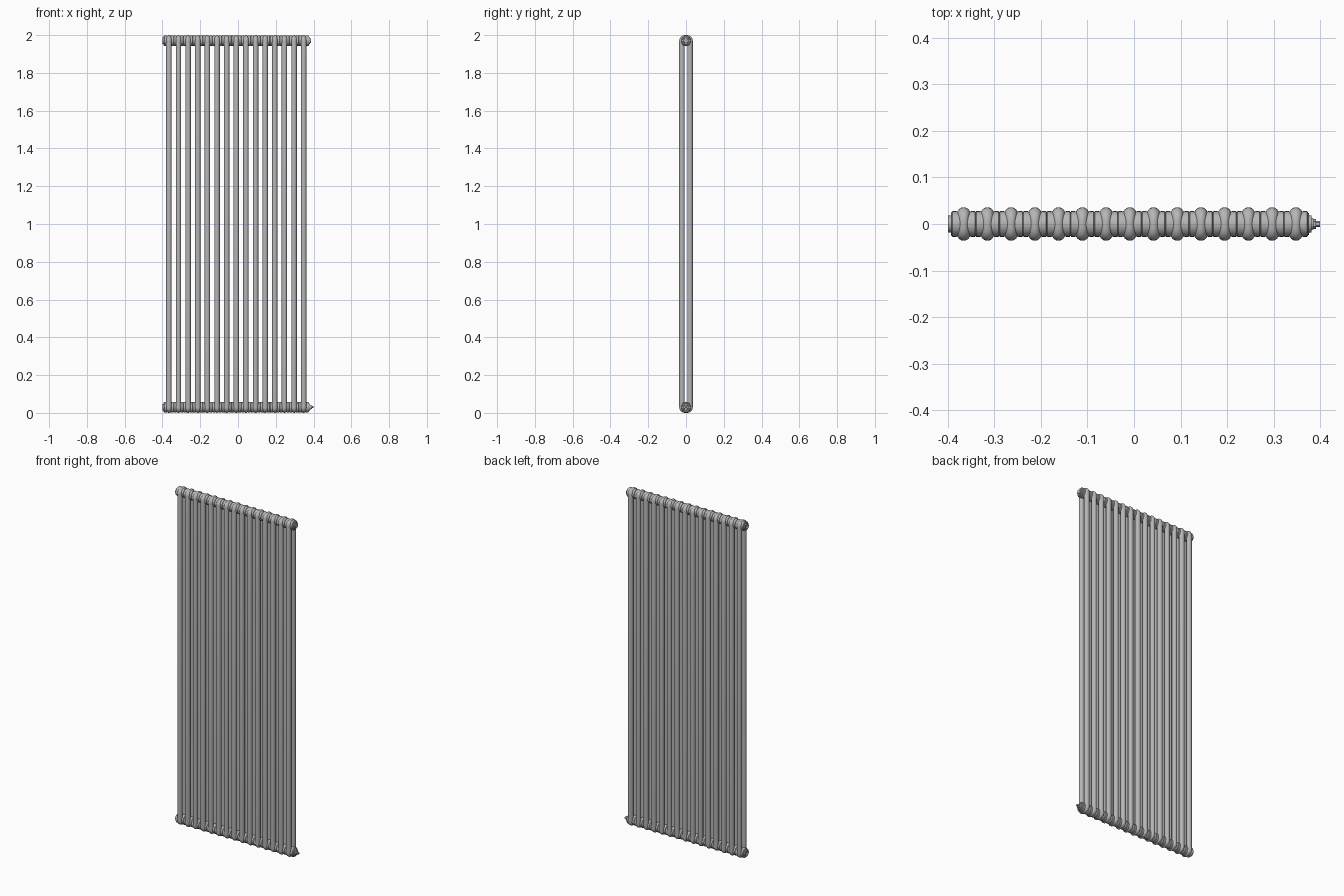
import bpy, bmesh, math
from mathutils import Vector

cube = bpy.data.objects.get("Cube")
if cube:
    bpy.data.objects.remove(cube, do_unlink=True)

SECTIONS, PITCH, FIRST_X = 15, 0.051, -0.366
LOW, HIGH = 0.03, 1.97        # header axis heights
TUBE_R, TUBE_Y = 0.0145, 0.0215

paint = bpy.data.materials.new("grey_paint")
paint.use_nodes = True
grey = (0.47, 0.47, 0.47, 1)
paint.diffuse_color = grey
paint.node_tree.nodes["Principled BSDF"].inputs["Base Color"].default_value = grey


def finish(name, bm):
    bmesh.ops.recalc_face_normals(bm, faces=bm.faces)
    mesh = bpy.data.meshes.new(name)
    bm.to_mesh(mesh)
    bm.free()
    mesh.materials.append(paint)
    obj = bpy.data.objects.new(name, mesh)
    bpy.context.collection.objects.link(obj)
    bpy.ops.object.select_all(action='DESELECT')
    obj.select_set(True)
    bpy.context.view_layer.objects.active = obj
    bpy.ops.object.shade_smooth_by_angle(angle=math.radians(40))
    return obj


def skin(bm, rings, closed=False):
    """Bridge equal rings of points with quads."""
    rows = [[bm.verts.new(p) for p in ring] for ring in rings]
    n = len(rows[0])
    pairs = list(zip(rows, rows[1:])) + ([(rows[-1], rows[0])] if closed else [])
    for a, b in pairs:
        for i in range(n):
            j = (i + 1) % n
            bm.faces.new((a[i], a[j], b[j], b[i]))
    if not closed:
        bm.faces.new(rows[0])
        bm.faces.new(rows[-1])


def lathe_x(name, profile, z, sides=24):
    """Revolve (x, radius) pairs around a horizontal axis."""
    bm = bmesh.new()
    turn = [math.tau * i / sides for i in range(sides)]
    skin(bm, [[(x, r * math.cos(a), z + r * math.sin(a)) for a in turn]
              for x, r in profile])
    return finish(name, bm)


def column_loop(name, x, sides=16, steps=14):
    """Two upright tubes joined by narrowed bends at both ends."""
    bm = bmesh.new()
    path = []
    for base, start in ((HIGH, 0), (LOW, math.pi)):
        for k in range(steps + 1):
            a = start + math.pi * k / steps
            c, s = math.cos(a), math.sin(a)
            y = TUBE_Y * math.copysign(abs(c) ** 0.85, c)
            z = base + 0.019 * math.copysign(abs(s) ** 0.85, s)
            path.append((Vector((x, y, z)), TUBE_R - 0.0035 * s * s))
    rings = []
    for i, (p, r) in enumerate(path):
        along = (path[(i + 1) % len(path)][0] - path[i - 1][0]).normalized()
        if i % (steps + 1) in (0, steps):
            along = Vector((0, 0, 1 if p.y > 0 else -1))
        side = Vector((1, 0, 0))
        out = along.cross(side)
        rings.append([p + r * (math.cos(t) * side + math.sin(t) * out)
                      for t in (math.tau * j / sides for j in range(sides))])
    skin(bm, rings, closed=True)
    return finish(name, bm)


# Repeated sections: tube pair with a header hub at each end
half = PITCH / 2
for n in range(SECTIONS):
    x = FIRST_X + n * PITCH
    column_loop(f"column_{n + 1}", x)
    hub = [(-half, 0.0255), (-half + 0.0015, 0.0275), (-0.016, 0.0275), (-0.009, 0.0265)]
    hub += [(-dx, r) for dx, r in reversed(hub)]
    for label, z in (("lower", LOW), ("upper", HIGH)):
        lathe_x(f"{label}_hub_{n + 1}", [(x + dx, r) for dx, r in hub], z)

# End fittings on both headers
left = FIRST_X - half
right = FIRST_X + (SECTIONS - 1) * PITCH + half
for label, z in (("lower", LOW), ("upper", HIGH)):
    lathe_x(f"{label}_right_collar",
            [(left + 0.004, 0.026), (left - 0.002, 0.025), (left - 0.002, 0.018),
             (-0.4, 0.018), (-0.4, 0.011), (left, 0.011)], z)
    lathe_x(f"{label}_left_plug",
            [(right - 0.002, 0.025), (right + 0.003, 0.023), (right + 0.003, 0.019),
             (right + 0.008, 0.018), (right + 0.008, 0.013), (right + 0.012, 0.012)], z)

# Bleed valve on the lower left end
lathe_x("valve_body", [(right, 0.012), (0.391, 0.011), (0.391, 0.006), (0.4, 0.006)], LOW, 6)
